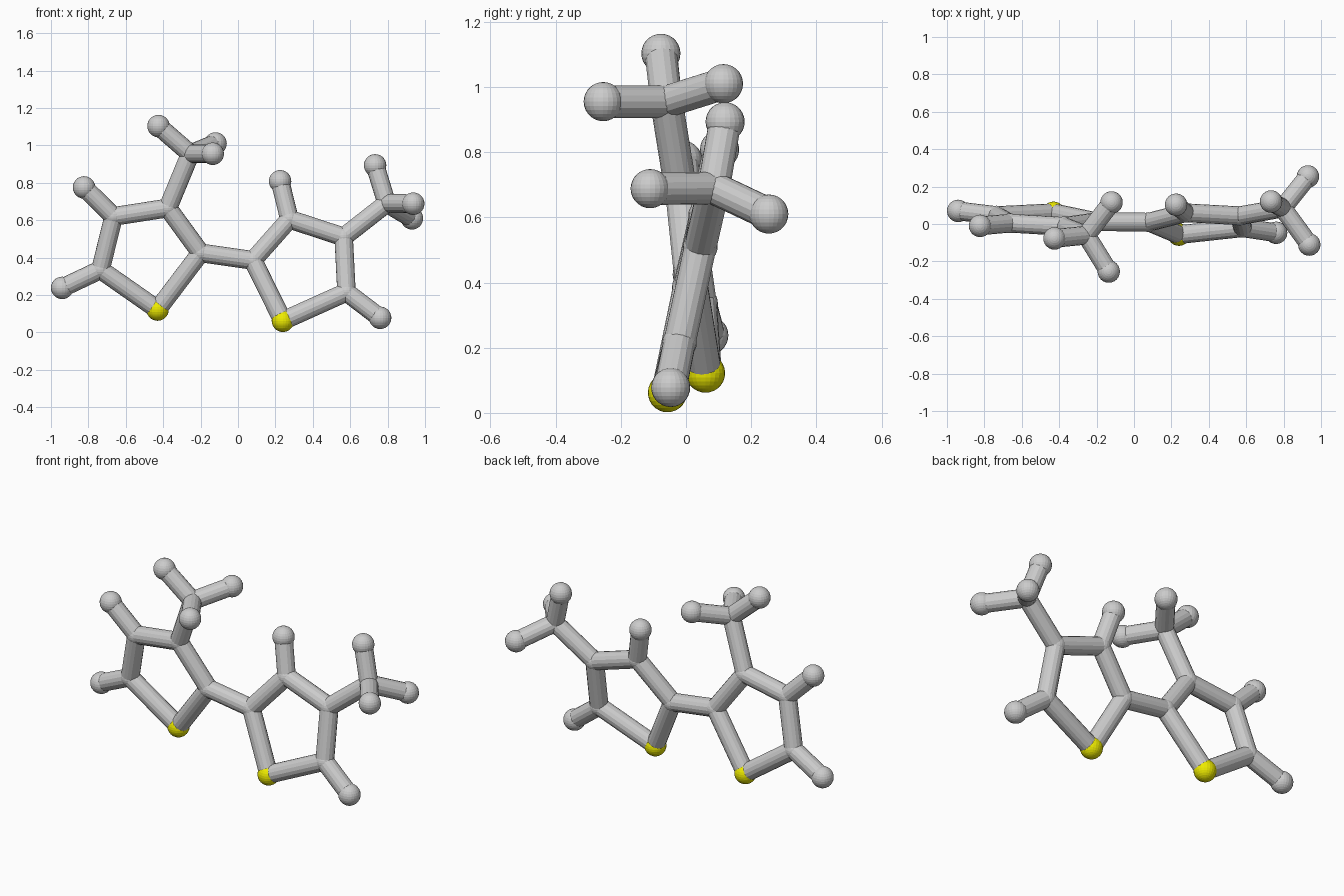
import bpy
from mathutils import Vector

if "Cube" in bpy.data.objects:
    bpy.data.objects.remove(bpy.data.objects["Cube"])

BALL_R, JOINT_R, STICK_R = 0.06, 0.053, 0.05

yellow = bpy.data.materials.new("sulfur_yellow")
yellow.diffuse_color = (0.85, 0.83, 0.0, 1)
yellow.use_nodes = True
yellow.node_tree.nodes["Principled BSDF"].inputs["Base Color"].default_value = yellow.diffuse_color

# Atom centres: ring atoms, methyl carbons (m) and hydrogens (h)
atoms = {
    # left ring
    "s_a": (-0.43, 0.06, 0.122), "c2_a": (-0.20, 0.012, 0.425),
    "c3_a": (-0.375, -0.013, 0.665), "c4_a": (-0.665, 0.004, 0.62),
    "c5_a": (-0.735, 0.045, 0.335), "m_a": (-0.255, -0.06, 0.955),
    "h4_a": (-0.823, -0.01, 0.775), "h5_a": (-0.94, 0.07, 0.238),
    "hm1_a": (-0.425, -0.077, 1.103), "hm2_a": (-0.12, 0.115, 1.01),
    "hm3_a": (-0.135, -0.254, 0.955),
    # right ring
    "s_b": (0.24, -0.057, 0.062), "c2_b": (0.08, 0.01, 0.385),
    "c3_b": (0.275, 0.06, 0.605), "c4_b": (0.565, 0.044, 0.51),
    "c5_b": (0.58, -0.02, 0.215), "m_b": (0.795, 0.085, 0.69),
    "h3_b": (0.225, 0.103, 0.808), "h5_b": (0.76, -0.047, 0.078),
    "hm1_b": (0.733, 0.12, 0.893), "hm2_b": (0.937, -0.11, 0.688),
    "hm3_b": (0.93, 0.254, 0.61),
}
P = {k: Vector(v) for k, v in atoms.items()}

# Bonds: both rings, methyl groups, hydrogens and the link
bonds = [("c2_a", "c2_b")]
for s in ("_a", "_b"):
    ring = ["s", "c2", "c3", "c4", "c5"]
    bonds += [(ring[i] + s, ring[(i + 1) % 5] + s) for i in range(5)]
    bonds += [("m" + s, f"hm{i}" + s) for i in (1, 2, 3)]
    bonds.append(("c5" + s, "h5" + s))
bonds += [("c3_a", "m_a"), ("c4_a", "h4_a"), ("c4_b", "m_b"), ("c3_b", "h3_b")]


def ball(name, centre, radius, mat=None):
    bpy.ops.mesh.primitive_uv_sphere_add(segments=24, ring_count=14,
                                         radius=radius, location=centre)
    ob = bpy.context.object
    ob.name = name
    if mat:
        ob.data.materials.append(mat)


def stick(name, a, b):
    d = b - a
    bpy.ops.mesh.primitive_cylinder_add(
        vertices=16, radius=STICK_R, depth=d.length, location=(a + b) / 2,
        rotation=d.to_track_quat('Z', 'Y').to_euler())
    bpy.context.object.name = name


# Balls
for key, p in P.items():
    if key[0] == "s":
        ball("sulfur_ball_" + key, p, BALL_R, yellow)
    elif key[0] == "h":
        ball("hydrogen_ball_" + key, p, BALL_R)
    else:
        ball("carbon_joint_" + key, p, JOINT_R)

# Sticks
for a, b in bonds:
    stick(f"bond_{a}_{b}", P[a], P[b])
